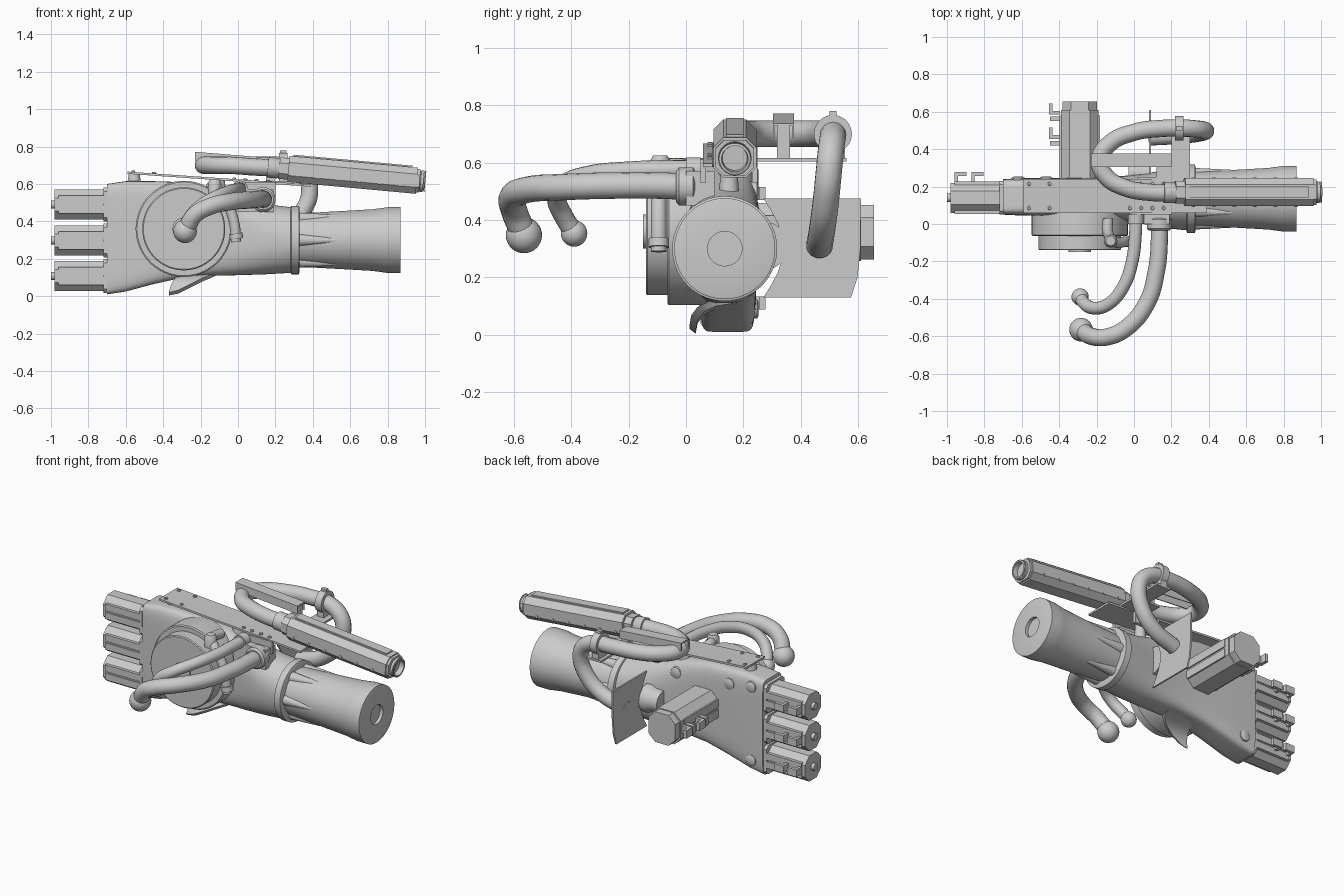
import bpy, bmesh, math
from mathutils import Vector as V

if "Cube" in bpy.data.objects:
    bpy.data.objects.remove(bpy.data.objects["Cube"])

X, Y, Z = V((1, 0, 0)), V((0, 1, 0)), V((0, 0, 1))

def finish(o, angle=35):
    bpy.ops.object.select_all(action='DESELECT')
    o.select_set(True)
    bpy.context.view_layer.objects.active = o
    bpy.ops.object.shade_smooth_by_angle(angle=math.radians(angle))
    return o

def loft(name, rings, angle=35):
    bm = bmesh.new()
    vs = [[bm.verts.new(p) for p in r] for r in rings]
    n = len(vs[0])
    for a, b in zip(vs, vs[1:]):
        for i in range(n):
            bm.faces.new((a[i], a[(i + 1) % n], b[(i + 1) % n], b[i]))
    bm.faces.new(vs[0])
    bm.faces.new(vs[-1])
    bmesh.ops.recalc_face_normals(bm, faces=bm.faces)
    me = bpy.data.meshes.new(name)
    bm.to_mesh(me)
    bm.free()
    o = bpy.data.objects.new(name, me)
    bpy.context.collection.objects.link(o)
    return finish(o, angle)

def extrude(name, pts, org, u, v, d):
    ring = [V(org) + u * a + v * b for a, b in pts]
    return loft(name, [ring, [p + V(d) for p in ring]])

def lathe(name, org, d, prof, n=48):
    # prof: (distance along d, radius)
    d = V(d).normalized()
    u = d.cross(Z if abs(d.z) < .9 else X).normalized()
    v = u.cross(d)
    angs = [2 * math.pi * (i + .5) / n for i in range(n)]
    return loft(name, [[V(org) + d * t + (u * math.cos(a) + v * math.sin(a)) * r
                        for a in angs] for t, r in prof])

def box(name, lo, hi):
    return extrude(name, rect(hi[0] - lo[0], hi[1] - lo[1]),
                   ((lo[0] + hi[0]) / 2, (lo[1] + hi[1]) / 2, lo[2]), X, Y, Z * (hi[2] - lo[2]))

def rect(w, h):
    return [(-w / 2, -h / 2), (w / 2, -h / 2), (w / 2, h / 2), (-w / 2, h / 2)]

def octo(w, h, c):
    a, b = w / 2, h / 2
    return [(-a + c, -b), (a - c, -b), (a, -b + c), (a, b - c),
            (a - c, b), (-a + c, b), (-a, b - c), (-a, -b + c)]

def tube(name, pts, r):
    cu = bpy.data.curves.new(name, 'CURVE')
    cu.dimensions, cu.bevel_depth, cu.bevel_resolution = '3D', r, 6
    cu.use_fill_caps, cu.resolution_u = True, 10
    s = cu.splines.new('BEZIER')
    s.bezier_points.add(len(pts) - 1)
    for bp, p in zip(s.bezier_points, pts):
        bp.co = p
        bp.handle_left_type = bp.handle_right_type = 'AUTO'
    o = bpy.data.objects.new(name, cu)
    bpy.context.collection.objects.link(o)
    bpy.ops.object.select_all(action='DESELECT')
    o.select_set(True)
    bpy.context.view_layer.objects.active = o
    bpy.ops.object.convert(target='MESH')
    return finish(bpy.context.object)

def ball(name, c, r):
    bpy.ops.mesh.primitive_uv_sphere_add(radius=r, location=c, segments=32, ring_count=16)
    bpy.context.object.name = name
    finish(bpy.context.object, 60)

# main housing: block on the left blending to a round wrist
secs = [(-.70, .01, .60, .05, .24, 9), (-.60, .025, .615, .045, .245, 7), (-.45, .065, .615, .045, .245, 6),
        (-.30, .098, .61, .045, .245, 5), (-.15, .11, .58, .035, .25, 4), (0, .112, .53, .01, .262, 3),
        (.15, .117, .492, -.02, .285, 2.3), (.29, .125, .475, -.035, .305, 2)]
def sup(c, n):
    return math.copysign(abs(c) ** (2 / n), c)
rings = []
for x, z0, z1, y0, y1, n in secs:
    rings.append([V((x, (y0 + y1) / 2 + (y1 - y0) / 2 * sup(math.cos(a), n),
                     (z0 + z1) / 2 + (z1 - z0) / 2 * sup(math.sin(a), n)))
                  for a in [2 * math.pi * (i + .5) / 64 for i in range(64)]])
loft("housing", rings)

# wrist collar and forearm cylinder with end socket
C = (0, .135, .30)
lathe("wrist_collar", C, X, [(.28, .17), (.285, .183), (.325, .183), (.33, .17)], 64)
lathe("forearm", C, X, [(.32, .145), (.42, .148), (.6, .158), (.72, .165), (.78, .173), (.80, .176),
                        (.868, .176), (.87, .17), (.87, .06), (.85, .06)], 64)
for i in range(6):
    a = i * math.pi / 3
    d = V((0, math.cos(a), math.sin(a)))
    lathe("forearm_rib", V((.33, .135, .30)) + d * .132, X + d * .06, [(0, .033), (.26, .004)], 16)

# actuator motors: three on the left end and one at the back
def motor(name, org, d, u, v, w, length):
    d, u, v, org = V(d), V(u), V(v), V(org)
    extrude(name + "_base", octo(w + .005, w + .005, .02), org, u, v, d * .02)
    extrude(name + "_body", octo(w - .014, w - .014, .045), org + d * .02, u, v, d * (length - .02))
    for s in (-1, 1):
        for t in (-1, 1):
            extrude(name + "_rail", rect(.022, w * .24), org + u * s * (w / 2 - .011) + v * t * w * .15,
                    u, v, d * (length * .93))
for i, z in enumerate((.108, .298, .49)):
    motor("finger_motor", (-.70, .14, z), -X, Y, Z, .175, .28)
    lathe("finger_shaft", (-.97, .14, z), -X, [(0, .022), (.03, .022)], 24)
    for x in (-.96, -.87):
        extrude("finger_plug", [(0, 0), (.018, 0), (.018, .035), (.065, .035), (.065, .055), (0, .055)],
                (x, .222, z - .02), X, Y, Z * .045)
motor("thumb_motor", (-.29, .2, .358), Y, X, Z, .215, .41)
extrude("thumb_motor_cap", octo(.185, .19, .045), (-.29, .6, .358), X, Z, Y * .055)
for y in (.42, .55):
    extrude("thumb_plug", [(0, 0), (-.06, 0), (-.06, .06), (-.04, .06), (-.04, .02), (0, .02)],
            (-.395, y + .035, .335), X, Y, Z * .05)
    box("thumb_plug_block", (-.45, y, .335), (-.395, y + .025, .385))

# front drum
lathe("front_drum", (-.29, .10, .36), -Y, [(0, .25), (.04, .257), (.16, .257), (.165, .25), (.165, .222),
      (.235, .222), (.24, .216), (.24, .06), (.25, .06)], 80)

# bent lip under the drum
lip = [(.012, .02, -.37, -.32), (.018, .055, -.36, -.25), (.04, .085, -.345, -.19), (.08, .105, -.33, -.14),
       (.14, .115, -.32, -.12)]
loft("lower_lip", [[(a, y, z), (b, y, z + .012), (b, y + .022, z - .006), (a, y + .022, z - .016)]
                   for y, z, a, b in lip])

# housing screw bosses on the back
for x, z in ((-.62, .09), (-.62, .55), (-.47, .53), (-.1, .5)):
    lathe("back_boss", (x, .225, z), Y, [(0, .034), (.022, .034), (.028, .025)], 24)

# sloped top rail with rivets and support posts
def railz(x):
    return .66 - .07 * (x + .59)
RD = V((1, 0, -.07))
extrude("top_rail", rect(.18, .012), (-.59, .15, .66), Y, Z, RD * .98)
for y in (.06, .24):
    box("rail_lug", (.02, y - .01, .53), (.2, y + .01, .61))
for x in (-.56, -.45, -.02, .04, .10, .16):
    for y in (.085, .215):
        lathe("rail_rivet", (x, y, railz(x)), Z, [(0, .011), (.011, .011), (.014, .007)], 12)
for x, h in ((-.555, .58), (-.1, .54), (.08, .46)):
    lathe("rail_post", (x, .15, h), Z, [(0, .04), (.045, .034), (railz(x) - h, .028)], 24)

# cannon with hollow nozzle
CD = V((1, 0, -.092)).normalized()
CU = V((.092, 0, 1)).normalized()
CO = V((.22, .17, .685))
extrude("cannon_body", octo(.15, .14, .035), CO + CD * .05, Y, CU, CD * .69)
extrude("cannon_rear_block", octo(.12, .115, .03), CO, Y, CU, CD * .06)
extrude("cannon_end_plate", octo(.135, .125, .03), CO + CD * .73, Y, CU, CD * .025)
extrude("cannon_top_strip", rect(.06, .012), CO + CD * .07 + CU * .072, Y, CU, CD * .64)
lathe("cannon_nozzle", CO, CD, [(.74, .05), (.755, .05), (.76, .058), (.775, .058), (.775, .046),
                                (.785, .057), (.782, .058), (.785, .046), (.74, .042)], 32)
for i in range(6):
    for s in (-1, 1):
        lathe("cannon_screw", CO + CD * (.1 + .11 * i) + Y * s * .073 - CU * .03, Y * s,
              [(0, .009), (.006, .009)], 10)

# hose bracket, channel bar, clamp
box("bracket_plate", (.2, .22, .603), (.30, .56, .616))
box("bracket_arm", (.12, .22, .603), (.22, .37, .616))
BD = V((.43, 0, -.035))
extrude("channel_bar", [(-.036, -.03), (-.036, .02), (.036, .02), (.036, -.03), (.03, -.03), (.03, .012),
                        (-.03, .012), (-.03, -.03)], (-.23, .34, .752), Y, Z, BD)
box("channel_post", (.15, .318, .61), (.195, .362, .73))
lathe("hose_clamp", (.22, .512, .70), X, [(0, .045), (0, .066), (.045, .066), (.045, .045)], 40)
box("clamp_foot", (.22, .47, .61), (.265, .555, .67))
box("clamp_lug", (.225, .5, .75), (.26, .525, .78))

# rear hose looping from the cannon to the side plate
tube("rear_hose", [(.24, .167, .685), (.10, .168, .69), (-.05, .195, .70), (-.15, .255, .70), (-.185, .34, .70),
                   (-.13, .43, .70), (0, .49, .70), (.15, .511, .70), (.28, .512, .69), (.36, .505, .64),
                   (.383, .498, .57), (.355, .488, .47), (.26, .475, .37), (.09, .465, .31)], .046)
lathe("hose_coupling", (.16, .167, .689), CD, [(0, .046), (.0, .055), (.05, .055), (.07, .05)], 32)

# curved side plate behind the thumb motor
arc = [(.27 + .07 * math.sin(t * math.pi / 8), .475 - .345 * t / 8) for t in range(9)]
extrude("side_plate", arc + [(.575, .13), (.598, .2), (.608, .3), (.61, .475)], (.08, 0, 0), Y, Z, X * .01)
lathe("plate_hub", (-.03, .27, .31), X, [(0, .065), (.05, .07), (.08, .085), (.115, .085)], 40)

# two front pipes ending in balls
tube("large_pipe", [(.135, .02, .515), (.135, -.1, .52), (.12, -.25, .52), (.07, -.42, .515), (-.04, -.555, .505),
                    (-.15, -.605, .48), (-.23, -.60, .435), (-.28, -.565, .35)], .046)
ball("large_pipe_ball", (-.283, -.565, .347), .063)
tube("small_pipe", [(.01, .06, .575), (.008, -.05, .575), (-.01, -.2, .57), (-.06, -.34, .555), (-.14, -.43, .52),
                    (-.215, -.45, .47), (-.265, -.425, .41), (-.288, -.39, .355)], .034)
ball("small_pipe_ball", (-.288, -.39, .353), .046)
lathe("large_pipe_flange", (.135, -.035, .517), Y, [(0, .055), (.01, .066), (.06, .066), (.07, .05)], 32)
lathe("small_pipe_flange", (.01, .0, .575), Y, [(0, .043), (.05, .043)], 32)
box("pipe_mount", (-.03, .0, .45), (.19, .1, .57))

# short pipe over the drum edge
tube("drum_pipe", [(-.14, .03, .58), (-.135, -.06, .585), (-.10, -.095, .56), (-.05, -.095, .48), (-.02, -.095, .39),
                   (-.01, -.095, .29)], .028)
lathe("drum_pipe_collar", (-.012, -.095, .335), (.01, 0, -.06), [(0, .036), (.03, .036)], 24)
lathe("drum_pipe_elbow", (-.125, -.09, .55), Z, [(0, .036), (.055, .036), (.075, .025)], 24)
